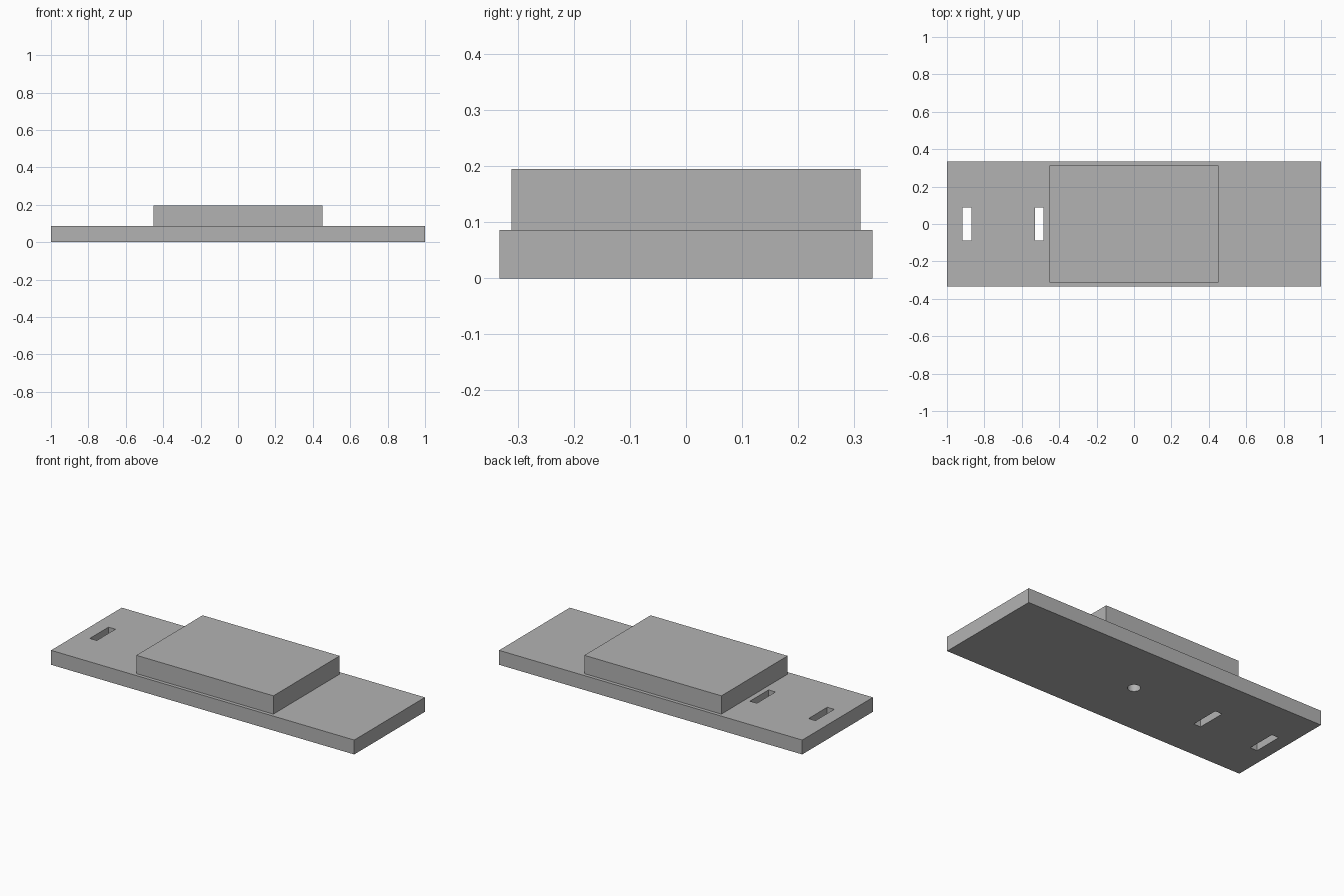
import bpy
import math

cube = bpy.data.objects.get("Cube")
if cube:
    bpy.data.objects.remove(cube, do_unlink=True)

grey = bpy.data.materials.new("plain_grey")
grey.use_nodes = True
colour = (0.45, 0.45, 0.45, 1)
grey.diffuse_color = colour
grey.node_tree.nodes["Principled BSDF"].inputs["Base Color"].default_value = colour

PLATE_TOP = 0.086
BLOCK_TOP = 0.195


def box(name, x, y, z):
    """Box spanning the given (low, high) range on each axis."""
    spans = (x, y, z)
    bpy.ops.mesh.primitive_cube_add(size=1, location=[(a + b) / 2 for a, b in spans])
    obj = bpy.context.object
    obj.name = name
    obj.scale = [b - a for a, b in spans]
    bpy.ops.object.transform_apply(location=False, rotation=False, scale=True)
    obj.data.materials.append(grey)
    return obj


def cut(target, cutter):
    """Subtract the cutter from the target, then discard the cutter."""
    cutter.hide_render = True
    mod = target.modifiers.new(cutter.name, "BOOLEAN")
    mod.operation = "DIFFERENCE"
    mod.solver = "EXACT"
    mod.object = cutter
    bpy.ops.object.select_all(action="DESELECT")
    target.select_set(True)
    bpy.context.view_layer.objects.active = target
    bpy.ops.object.modifier_apply(modifier=mod.name)
    bpy.data.objects.remove(cutter, do_unlink=True)


# Base plate
plate = box("base_plate", (-1, 1), (-0.333, 0.333), (0, PLATE_TOP))

# Two slots through the right end
for x in (-0.893, -0.506):
    cut(plate, box("slot_cutter", (x - 0.023, x + 0.023), (-0.088, 0.088), (-0.1, 0.2)))

# Round hole in the underside, closed above by the block
bpy.ops.mesh.primitive_cylinder_add(vertices=48, radius=0.035, depth=0.4)
hole = bpy.context.object
hole.name = "hole_cutter"
hole.data.materials.append(grey)
cut(plate, hole)
bpy.ops.object.shade_smooth_by_angle(angle=math.radians(30))

# Raised block
box("raised_block", (-0.452, 0.452), (-0.312, 0.312), (PLATE_TOP, BLOCK_TOP))
